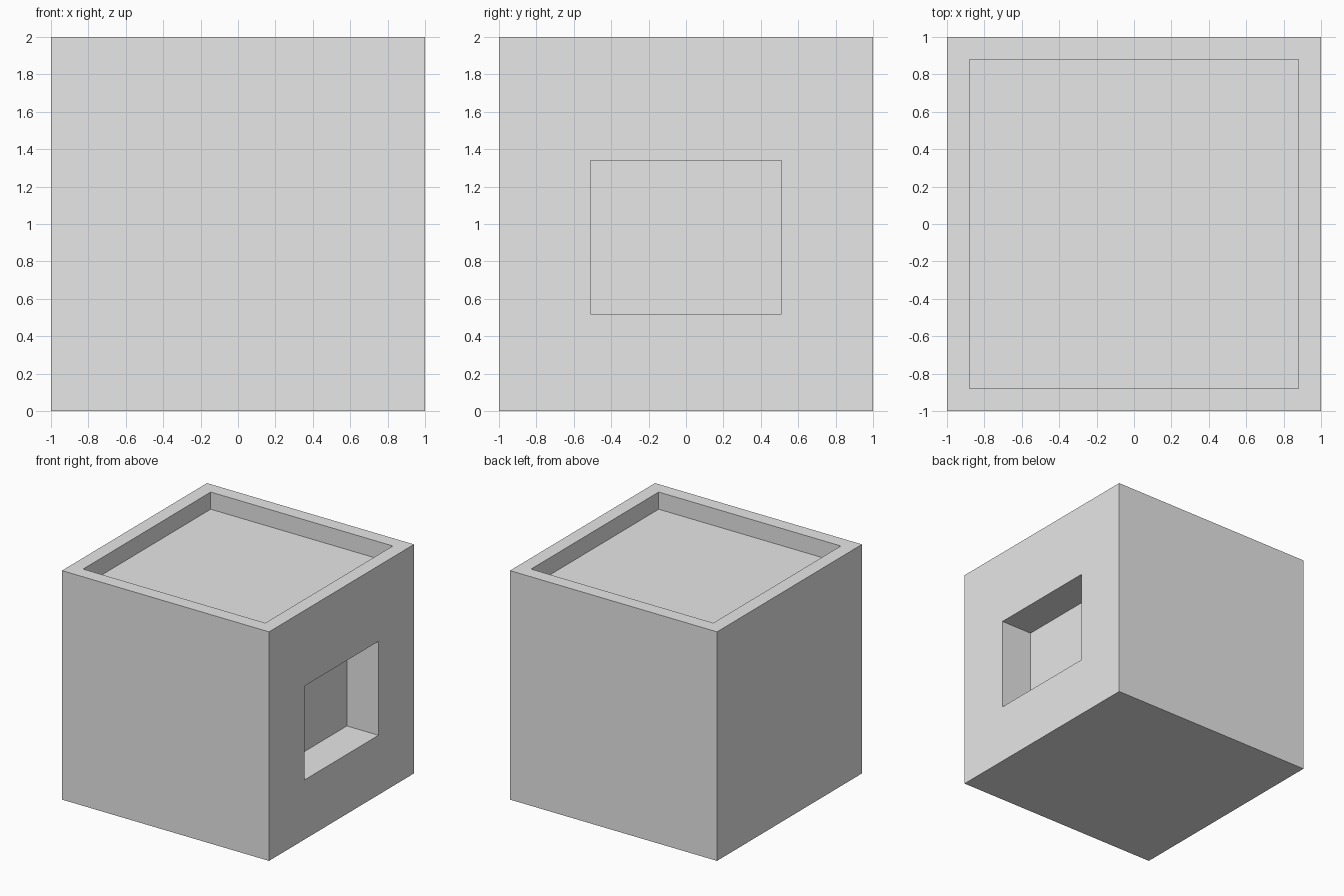
import bpy
import bmesh
from mathutils import Vector

default = bpy.data.objects.get("Cube")
if default:
    bpy.data.objects.remove(default, do_unlink=True)

# Plain grey finish
grey = bpy.data.materials.new("light_grey")
grey.use_nodes = True
colour = (0.8, 0.8, 0.8, 1)
grey.diffuse_color = colour
grey.node_tree.nodes["Principled BSDF"].inputs["Base Color"].default_value = colour


def recess(bm, direction, centre, scale, depth):
    """Inset the face pointing along direction and sink it into the body."""
    face = max(bm.faces, key=lambda f: f.normal.dot(direction))
    middle = face.calc_center_median()

    # Frame around the opening
    bmesh.ops.inset_region(bm, faces=[face], thickness=0.1)
    for v in face.verts:
        away = v.co - middle
        for axis in range(3):
            if abs(away[axis]) > 0.01:
                side = 1 if away[axis] > 0 else -1
                v.co[axis] = centre[axis] + side * scale[axis]

    # Pocket walls and floor
    bmesh.ops.inset_region(bm, faces=[face], thickness=0)
    bmesh.ops.translate(bm, verts=face.verts, vec=-direction * depth)
    bm.normal_update()


# Cube body standing on the ground
bm = bmesh.new()
bmesh.ops.create_cube(bm, size=2)
bmesh.ops.translate(bm, verts=bm.verts, vec=(0, 0, 1))
bm.normal_update()

# Shallow tray in the top, rectangular opening in the side
recess(bm, Vector((0, 0, 1)), (0, 0, 2), (0.88, 0.88, 0), 0.15)
recess(bm, Vector((1, 0, 0)), (1, 0, 0.93), (0, 0.51, 0.41), 0.305)

mesh = bpy.data.meshes.new("box_body")
bm.to_mesh(mesh)
bm.free()
mesh.materials.append(grey)
body = bpy.data.objects.new("box_body", mesh)
bpy.context.collection.objects.link(body)
